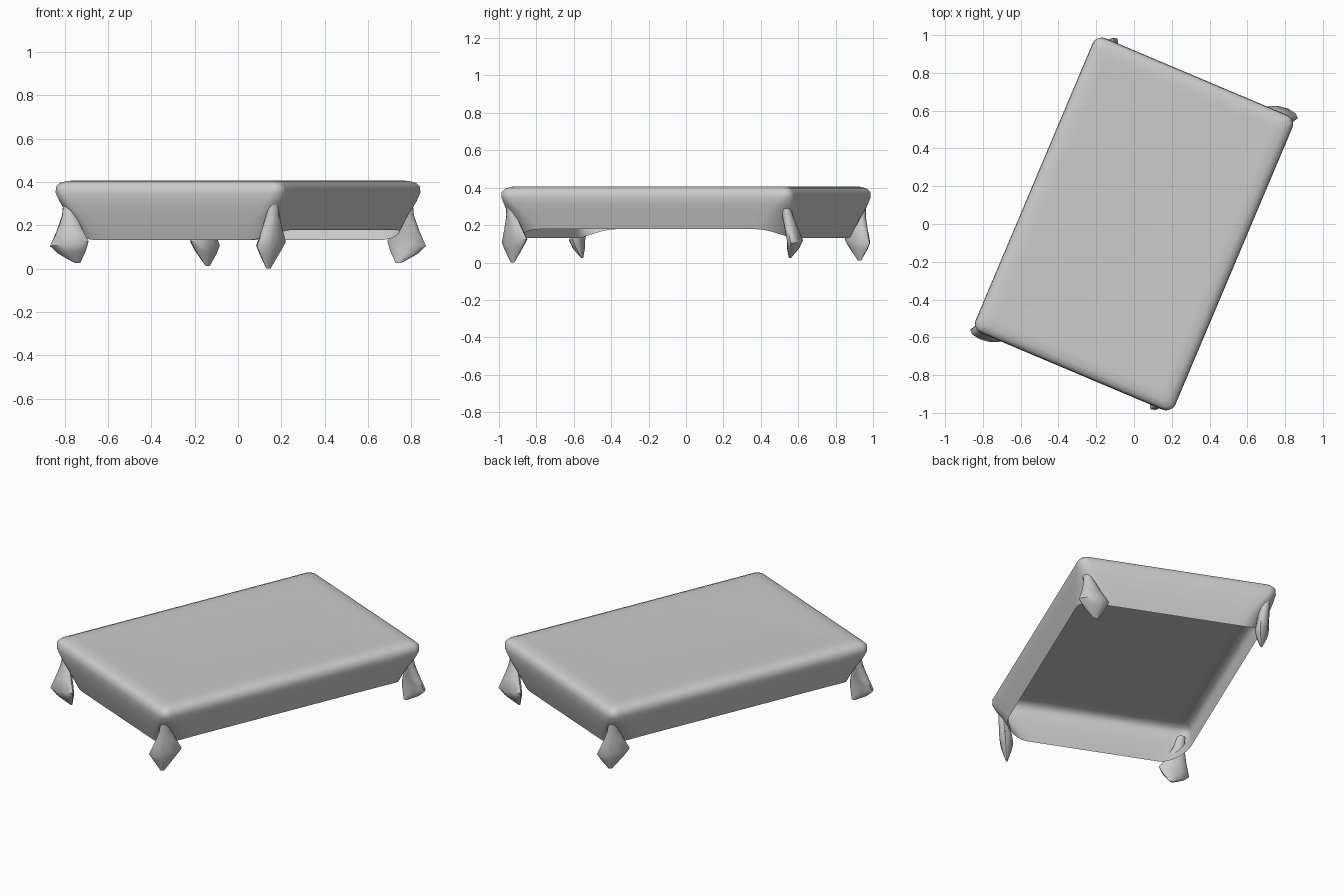
import bpy, math
from mathutils import Vector, Matrix

if "Cube" in bpy.data.objects:
    bpy.data.objects.remove(bpy.data.objects["Cube"])

HX, HY = 0.574, 0.847                      # half size of the draped top
ROT = Matrix.Rotation(math.radians(-22.9), 4, 'Z')


def make(name, verts, faces, angle=50):
    me = bpy.data.meshes.new(name)
    me.from_pydata([ROT @ Vector(v) for v in verts], [], faces)
    me.update()
    ob = bpy.data.objects.new(name, me)
    bpy.context.collection.objects.link(ob)
    bpy.ops.object.select_all(action='DESELECT')
    ob.select_set(True)
    bpy.context.view_layer.objects.active = ob
    bpy.ops.object.shade_smooth_by_angle(angle=math.radians(angle))
    return ob


def loft(rings, cap=False):
    n = len(rings[0])
    verts = [p for r in rings for p in r]
    faces = [(k*n + i, (k+1)*n + i, (k+1)*n + (i+1) % n, k*n + (i+1) % n)
             for k in range(len(rings) - 1) for i in range(n)]
    if cap:
        faces.append(tuple(range(n)))
    return verts, faces


def ring(ix, iy, r, z_long, z_short, arc=8, seg=16):
    """Rounded rectangle; long and short sides can hang to different heights."""
    hx, hy = HX - ix, HY - iy
    pts = []
    for c in range(4):
        sx, sy = [(1, 1), (-1, 1), (-1, -1), (1, -1)][c]
        corner = []
        for i in range(arc + 1):
            a = math.pi/2 * (c + i/arc)
            t = i/arc if c % 2 == 0 else 1 - i/arc     # 0 at long side, 1 at short
            t = t*t*(3 - 2*t)
            corner.append((sx*(hx - r) + r*math.cos(a), sy*(hy - r) + r*math.sin(a),
                           z_long + (z_short - z_long)*t))
        pts += corner
        # straight run towards the next corner
        nx, ny = [(-1, 1), (-1, -1), (1, -1), (1, 1)][c]
        a = math.pi/2 * (c + 1)
        end = Vector((nx*(hx - r) + r*math.cos(a), ny*(hy - r) + r*math.sin(a), corner[-1][2]))
        start = Vector(corner[-1])
        pts += [tuple(start.lerp(end, j/seg)) for j in range(1, seg)]
    return pts


# Draped cloth: soft shoulder, then walls leaning inward, open below
# (inset x, inset y, corner radius, long side height, short side height)
profile = [
    (0.15, 0.15, 0.03, 0.405, 0.405), (0.09, 0.09, 0.03, 0.407, 0.407),
    (0.045, 0.045, 0.035, 0.405, 0.405), (0.018, 0.018, 0.04, 0.395, 0.395),
    (0.003, 0.003, 0.045, 0.377, 0.377), (0.0, 0.0, 0.055, 0.35, 0.345),
    (0.008, 0.01, 0.08, 0.31, 0.295), (0.022, 0.028, 0.12, 0.26, 0.235),
    (0.035, 0.048, 0.14, 0.215, 0.175), (0.045, 0.064, 0.15, 0.178, 0.132),
]
make("draped_cloth", *loft([ring(*p) for p in profile], cap=True))


# Gathered corner tails: leaf shaped folds, narrow at the top and pointed below
def tail(name, s, top, mid, tip, ang, tip_z):
    # (path position 0..2, height, half width, half depth)
    steps = [(0.0, 0.31, 0.025, 0.025), (0.3, 0.25, 0.032, 0.028),
             (0.65, 0.18, 0.06, 0.034), (1.0, 0.115, 0.092, 0.038),
             (1.35, 0.075, 0.065, 0.03), (2.0, tip_z, 0.012, 0.006)]
    top, mid, tip = (Vector(p) for p in (top, mid, tip))
    rings = []
    for t, z, w, d in steps:
        c = top.lerp(mid, t) if t <= 1 else mid.lerp(tip, t - 1)
        r = []
        for i in range(10):
            a = 2*math.pi*i/10
            p, q = w*math.cos(a), d*math.sin(a)
            r.append((s*(c.x + p*math.cos(ang) - q*math.sin(ang)),
                      s*(c.y + p*math.sin(ang) + q*math.cos(ang)),
                      z + 0.12*p*(t > 0)*(z > 0.06)))
        rings.append(r)
    make(name, *loft(rings))


for s, side, za, zb in ((1, "front", 0.025, 0.0), (-1, "back", 0.025, 0.012)):
    tail(side + "_left_tail", s, (-0.515, -0.79), (-0.49, -0.84), (-0.465, -0.80),
         math.radians(8), za)
    tail(side + "_right_tail", s, (0.515, -0.80), (0.497, -0.785), (0.49, -0.80),
         math.radians(68), zb)
